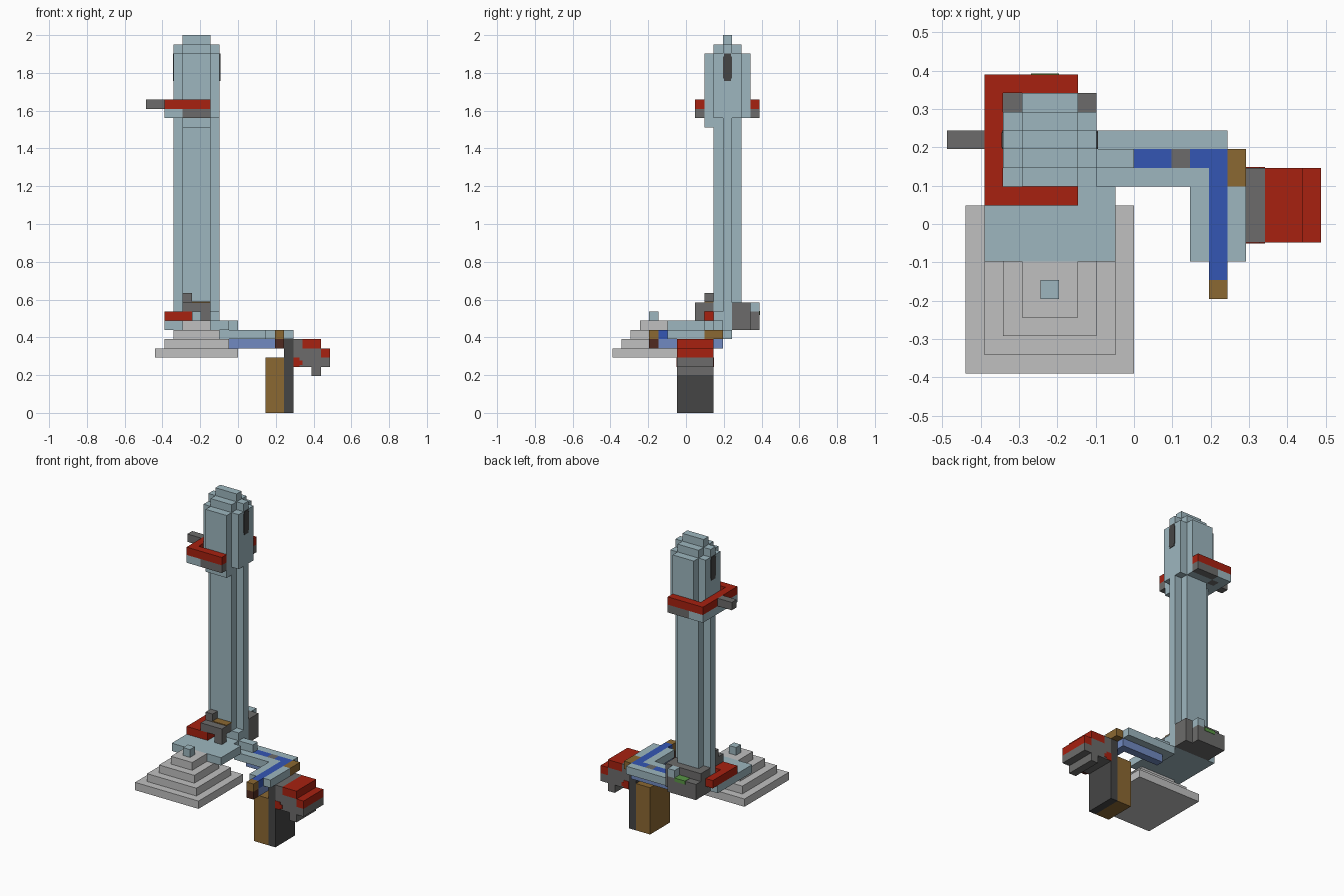
import bpy
import bmesh

if "Cube" in bpy.data.objects:
    bpy.data.objects.remove(bpy.data.objects["Cube"], do_unlink=True)

UNIT = 2 / 41  # edge of one block


def material(name, *rgb):
    mat = bpy.data.materials.new(name)
    mat.use_nodes = True
    mat.diffuse_color = (*rgb, 1)
    mat.node_tree.nodes["Principled BSDF"].inputs["Base Color"].default_value = (*rgb, 1)
    return mat


PALE = material("pale_teal_stone", .34, .47, .52)
STEP = material("light_grey_stone", .53, .53, .53)
GREY = material("mid_grey_stone", .15, .148, .145)
DARK = material("dark_grey", .06, .06, .06)
RED = material("brick_red", .39, .015, .005)
WOOD = material("brown_wood", .26, .138, .032)
WATER = material("deep_blue", .034, .093, .456)
BLUE = material("soft_blue", .165, .254, .533)
UMBER = material("dark_brown", .08, .023, .014)
GREEN = material("leaf_green", .1, .3, .06)


def part(name, mat, *boxes):
    """One object made of boxes, each given as x, y and z ranges in blocks."""
    bm = bmesh.new()
    for ranges in boxes:
        for v in bmesh.ops.create_cube(bm, size=1)["verts"]:
            for axis, (low, high) in enumerate(ranges):
                v.co[axis] = UNIT * (high if v.co[axis] > 0 else low)
    mesh = bpy.data.meshes.new(name)
    bm.to_mesh(mesh)
    bm.free()
    mesh.materials.append(mat)
    obj = bpy.data.objects.new(name, mesh)
    bpy.context.collection.objects.link(obj)


# Stepped pyramid with a small cap block
for i in range(4):
    part("pyramid_step", STEP, ((i - 9, -i), (i - 8, 1 - i), (6 + i, 7 + i)))
part("pyramid_cap", PALE, ((-5, -4), (-4, -3), (10, 11)))

# Platform under the tower
part("platform", PALE,
     ((-8, -1), (-2, 2), (9, 10)),
     ((-8, -2), (2, 5), (9, 10)),
     ((-2, 0), (3, 4), (9, 10)),
     ((-3, -2), (3, 4), (10, 11)))

# Tower shaft with a cross-shaped section
part("tower_shaft", PALE,
     ((-6, -3), (3, 6), (10, 32)),
     ((-7, -2), (4, 5), (10, 32)))

# Tower head, stepping in towards the top
part("tower_head", PALE,
     ((-6, -3), (2, 3), (31, 39)),
     ((-6, -3), (3, 7), (32, 39)),
     ((-7, -2), (3, 6), (32, 39)),
     ((-6, -3), (3, 6), (39, 40)),
     ((-7, -2), (4, 5), (39, 40)),
     ((-6, -3), (4, 5), (40, 41)))
for x in (-7, -2):
    part("head_slot", DARK,
         ((x - .08, x + .08), (4.1, 4.9), (36, 39)),
         ((x - .07, x + .07), (4, 5), (36.3, 38.7)))

# Balcony around three sides of the head
part("balcony_rail", RED,
     ((-8, -7), (1, 8), (33, 34)),
     ((-7, -3), (1, 2), (33, 34)),
     ((-7, -3), (7, 8), (33, 34)))
part("balcony_floor", PALE,
     ((-8, -7), (1, 8), (32, 33)),
     ((-7, -6), (1, 3), (32, 33)),
     ((-7, -6), (7, 8), (32, 33)))
part("balcony_base", GREY,
     ((-6, -3), (1, 2), (32, 33)),
     ((-6, -3), (7, 8), (32, 33)),
     ((-7, -6), (6, 7), (32, 33)))
part("balcony_beam", GREY, ((-10, -8), (4, 5), (33, 34)))

# Porch and low walls at the foot of the tower
part("porch", GREY,
     ((-6, -3), (1, 3), (11, 12)),
     ((-6, -5), (2, 3), (12, 13)),
     ((-4, -3), (1, 2), (10, 11)))
part("porch_mat", WOOD, ((-5, -3), (2, 3), (12, 12.1)))
part("foot_wall", RED,
     ((-8, -5), (1, 3), (10, 11)),
     ((-8, -7), (3, 6), (10, 11)))
part("rear_wall", GREY,
     ((-7, -2), (5, 7), (9, 12)),
     ((-7, -3), (7, 8), (9, 11)))
part("rear_block", PALE, ((-4, -3), (7, 8), (11, 12)))
part("rear_moss", GREEN,
     ((-5.5, -4), (7, 8.05), (10.6, 11.05)))

# Water channel: stone kerbs, water and the beam below
part("channel_kerbs", PALE,
     ((-2, 4), (2, 3), (8, 9)),
     ((-2, 5), (4, 5), (8, 9)),
     ((-2, 0), (3, 4), (8, 9)),
     ((3, 4), (-2, 2), (8, 9)),
     ((5, 6), (-2, 2), (8, 9)))
part("channel_water", WATER,
     ((0, 2), (3, 4), (8, 9)),
     ((3, 4), (3, 4), (8, 9)),
     ((4, 5), (-3, 4), (8, 9)))
part("channel_gate", GREY, ((2, 3), (3, 4), (8, 9)))
part("channel_beam", BLUE,
     ((-1, 4), (3, 4), (7, 8)),
     ((4, 5), (-3, 4), (7, 8)))
part("channel_ends", WOOD,
     ((4, 5), (-4, -3), (8, 9)),
     ((5, 6), (2, 4), (8, 9)))
part("channel_spout", UMBER, ((4, 5), (-4, -3), (7, 8)))

# Pier with a bracket on its outer side
part("pier", WOOD, ((3, 5), (-1, 3), (0, 6)))
part("pier_back", DARK, ((5, 6), (-1, 3), (0, 8)))
part("bracket", GREY,
     ((6, 7), (-1, 3), (5, 8)),
     ((7, 9), (-1, 3), (5, 7)),
     ((9, 10), (-1, 3), (5, 6)),
     ((8, 9), (-1, 3), (4, 5)))
part("bracket_tiles", RED,
     ((7, 9), (-1, 3), (7, 8)),
     ((9, 10), (-1, 3), (6, 7)))
for y in (-1, 3):
    part("bracket_patch", RED,
         ((6, 6.7), (y - .05, y + .05), (5, 6)),
         ((6.7, 7), (y - .05, y + .05), (5.2, 5.7)))
